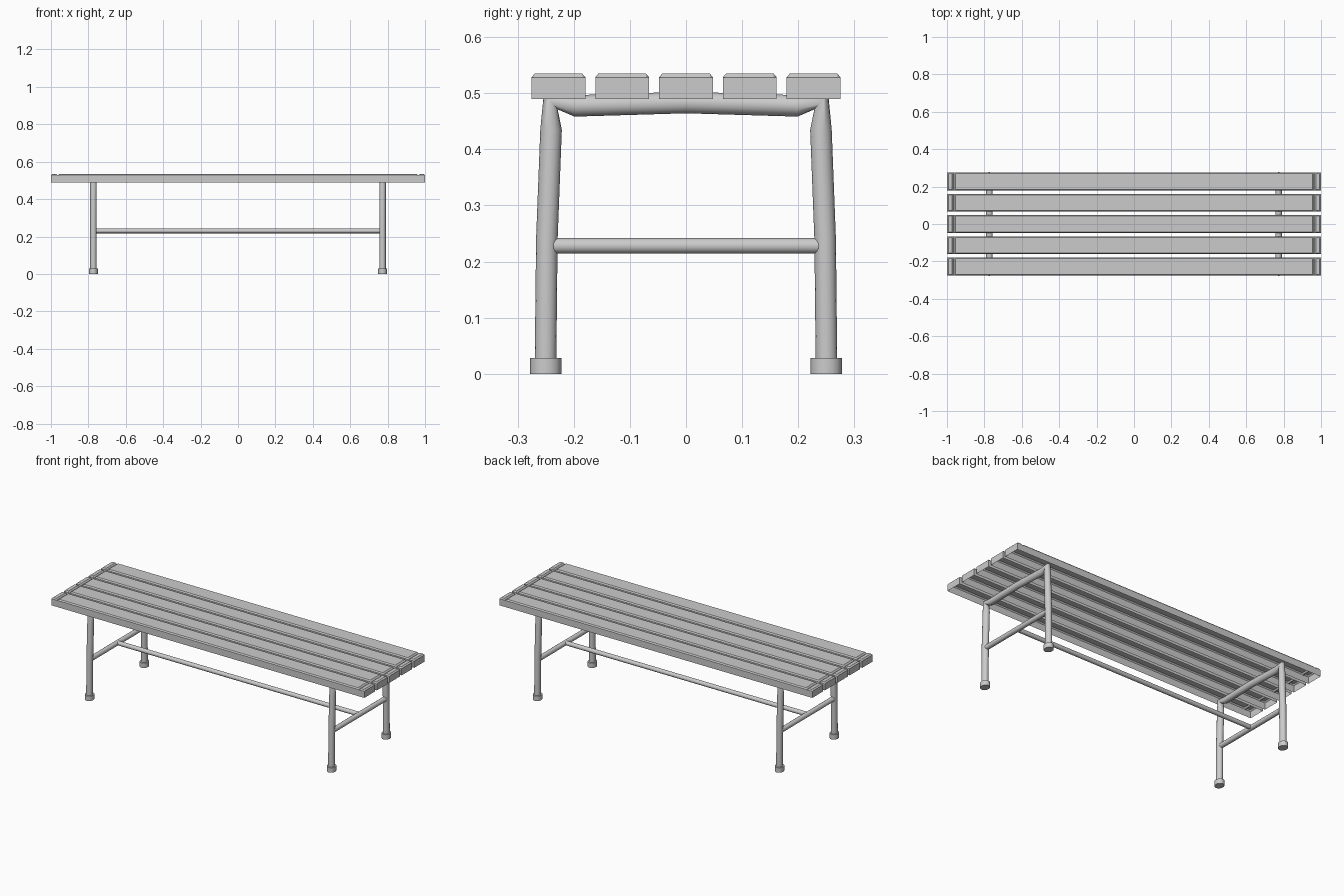
import bpy, bmesh, math
from mathutils import Vector

if "Cube" in bpy.data.objects:
    bpy.data.objects.remove(bpy.data.objects["Cube"])

grey = bpy.data.materials.new("plain grey")
grey.diffuse_color = (0.6, 0.6, 0.6, 1)
grey.use_nodes = True
grey.node_tree.nodes["Principled BSDF"].inputs["Base Color"].default_value = grey.diffuse_color


def finish(name, bm, smooth=True):
    me = bpy.data.meshes.new(name)
    bm.to_mesh(me)
    bm.free()
    ob = bpy.data.objects.new(name, me)
    bpy.context.collection.objects.link(ob)
    me.materials.append(grey)
    if smooth:
        bpy.ops.object.select_all(action='DESELECT')
        ob.select_set(True)
        bpy.context.view_layer.objects.active = ob
        bpy.ops.object.shade_smooth_by_angle(angle=math.radians(40))
    return ob


def skin(bm, rings):
    """Join equal rings of points into a capped solid."""
    rows = [[bm.verts.new(p) for p in r] for r in rings]
    n = len(rows[0])
    for a, b in zip(rows, rows[1:]):
        for i in range(n):
            j = (i + 1) % n
            bm.faces.new((a[i], a[j], b[j], b[i]))
    bm.faces.new(rows[0])
    bm.faces.new(rows[-1])
    bmesh.ops.recalc_face_normals(bm, faces=bm.faces)


def tube(name, pts, r, flat=1.0, sides=16):
    """Pipe along points; flat squeezes it across x."""
    pts = [Vector(p) for p in pts]
    rings = []
    for i, p in enumerate(pts):
        # averaged direction, so corners pinch like a bent pipe
        d = Vector()
        if i:
            d += (p - pts[i - 1]).normalized()
        if i < len(pts) - 1:
            d += (pts[i + 1] - p).normalized()
        d.normalize()
        u = Vector((1, 0, 0)) if abs(d.x) < 0.9 else Vector((0, 1, 0))
        v = d.cross(u).normalized()
        rings.append([p + r * (flat * math.cos(t) * u + math.sin(t) * v)
                      for t in (math.tau * k / sides for k in range(sides))])
    bm = bmesh.new()
    skin(bm, rings)
    return finish(name, bm)


# Seat slats: hollow below, chamfered top, a shallow groove across each end
half = [(1.0, 0.5285), (0.993, 0.535), (0.972, 0.535), (0.966, 0.5275),
        (0.962, 0.5275), (0.955, 0.535)]
stations = [(-x, z) for x, z in half] + half[::-1]
for k in range(5):
    y, h = (k - 2) * 0.1137, 0.048
    rings = []
    for x, top in stations:
        edge = min(0.5285, top - 0.0005)
        c = 0.0055
        rings.append([(x, y - h, 0.49), (x, y - h, edge), (x, y - h + c, top),
                      (x, y + h - c, top), (x, y + h, edge), (x, y + h, 0.49)])
    bm = bmesh.new()
    skin(bm, rings)
    under = [f for f in bm.faces if f.normal.z < -0.9]
    bmesh.ops.delete(bm, geom=under, context='FACES')
    finish(f"seat_slat_{k + 1}", bm, smooth=False)

# End frames: bent pipe, cross bar and feet
bend = [(-0.2505, 0.005), (-0.248, 0.24), (-0.2405, 0.435), (-0.241, 0.486),
        (-0.197, 0.4775)]
path = bend + [(0, 0.4835)] + [(-y, z) for y, z in bend[::-1]]
for side, label in ((-1, "left"), (1, "right")):
    x = side * 0.773
    tube(f"{label}_leg_frame", [(x, y, z) for y, z in path], 0.0192, 0.9)
    tube(f"{label}_cross_bar", [(x, -0.236, 0.228), (x, 0.236, 0.228)], 0.014)
    for s, end in ((-1, "front"), (1, "back")):
        tube(f"{label}_{end}_foot",
             [(x, s * 0.25, 0), (x, s * 0.25, 0.028)], 0.0277, 0.86)

# Long stretcher between the cross bars
tube("stretcher", [(-0.77, 0, 0.23), (0.77, 0, 0.23)], 0.0125)
